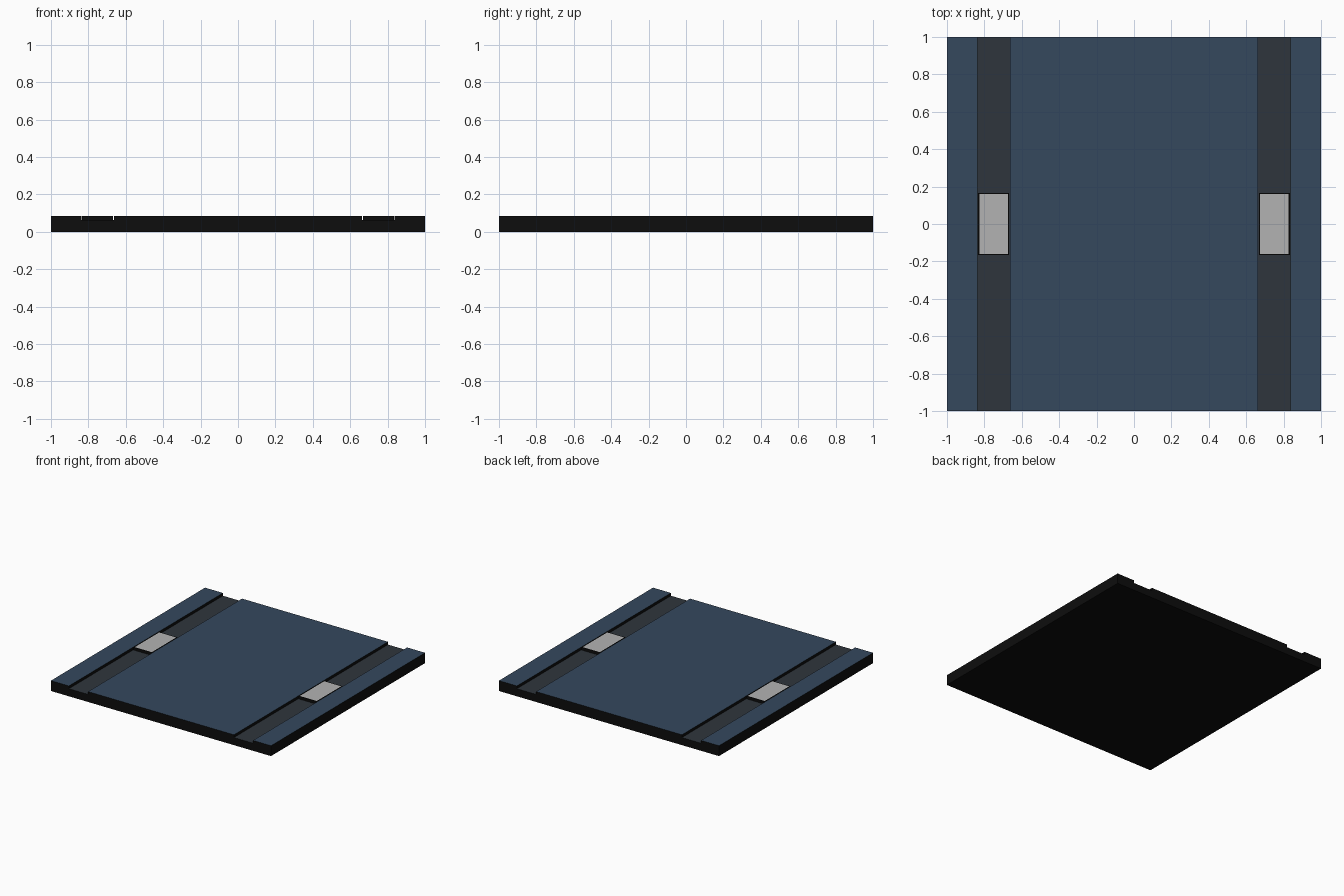
import bpy, bmesh

if "Cube" in bpy.data.objects:
    bpy.data.objects.remove(bpy.data.objects["Cube"])

H, FLOOR = 0.085, 0.062          # tile top, groove floor
G0, G1 = 0.663, 0.837            # groove edges in x


def material(name, rgb):
    m = bpy.data.materials.new(name)
    m.diffuse_color = (*rgb, 1)
    m.use_nodes = True
    m.node_tree.nodes["Principled BSDF"].inputs["Base Color"].default_value = m.diffuse_color
    return m


black = material("black", (0.004, 0.004, 0.004))
blue = material("blue", (0.035, 0.065, 0.11))
dark = material("dark_grey", (0.028, 0.036, 0.045))
white = material("light_grey", (0.45, 0.45, 0.45))


def finish(bm, name, mats):
    bmesh.ops.recalc_face_normals(bm, faces=bm.faces)
    me = bpy.data.meshes.new(name)
    bm.to_mesh(me)
    bm.free()
    for m in mats:
        me.materials.append(m)
    ob = bpy.data.objects.new(name, me)
    bpy.context.collection.objects.link(ob)
    return me


# Floor tile: grooved cross-section extruded front to back
half = [(G0, H), (G0, FLOOR), (G1, FLOOR), (G1, H), (1, H), (1, 0)]
profile = half + [(-x, z) for x, z in reversed(half)]
bm = bmesh.new()
face = bm.faces.new([bm.verts.new((x, -1, z)) for x, z in profile])
ext = bmesh.ops.extrude_face_region(bm, geom=[face])
verts = [v for v in ext["geom"] if isinstance(v, bmesh.types.BMVert)]
bmesh.ops.translate(bm, verts=verts, vec=(0, 2, 0))
tile = finish(bm, "floor_tile", [black, blue, dark])
for p in tile.polygons:
    if p.normal.z > 0.9:
        p.material_index = 1 if p.center.z > H - 0.01 else 2

# Light panels: black housing with a pale inset lens, one in each groove
for side, label in ((-1, "left"), (1, "right")):
    bm = bmesh.new()
    bmesh.ops.create_cube(bm, size=1)
    for v in bm.verts:
        v.co = (side * 0.75 + v.co.x * 0.166, v.co.y * 0.33,
                H if v.co.z > 0 else FLOOR)
    bmesh.ops.recalc_face_normals(bm, faces=bm.faces)
    top = max(bm.faces, key=lambda f: f.calc_center_median().z)
    bmesh.ops.inset_region(bm, faces=[top], thickness=0.008)
    top.material_index = 1
    finish(bm, label + "_light_panel", [black, white])
